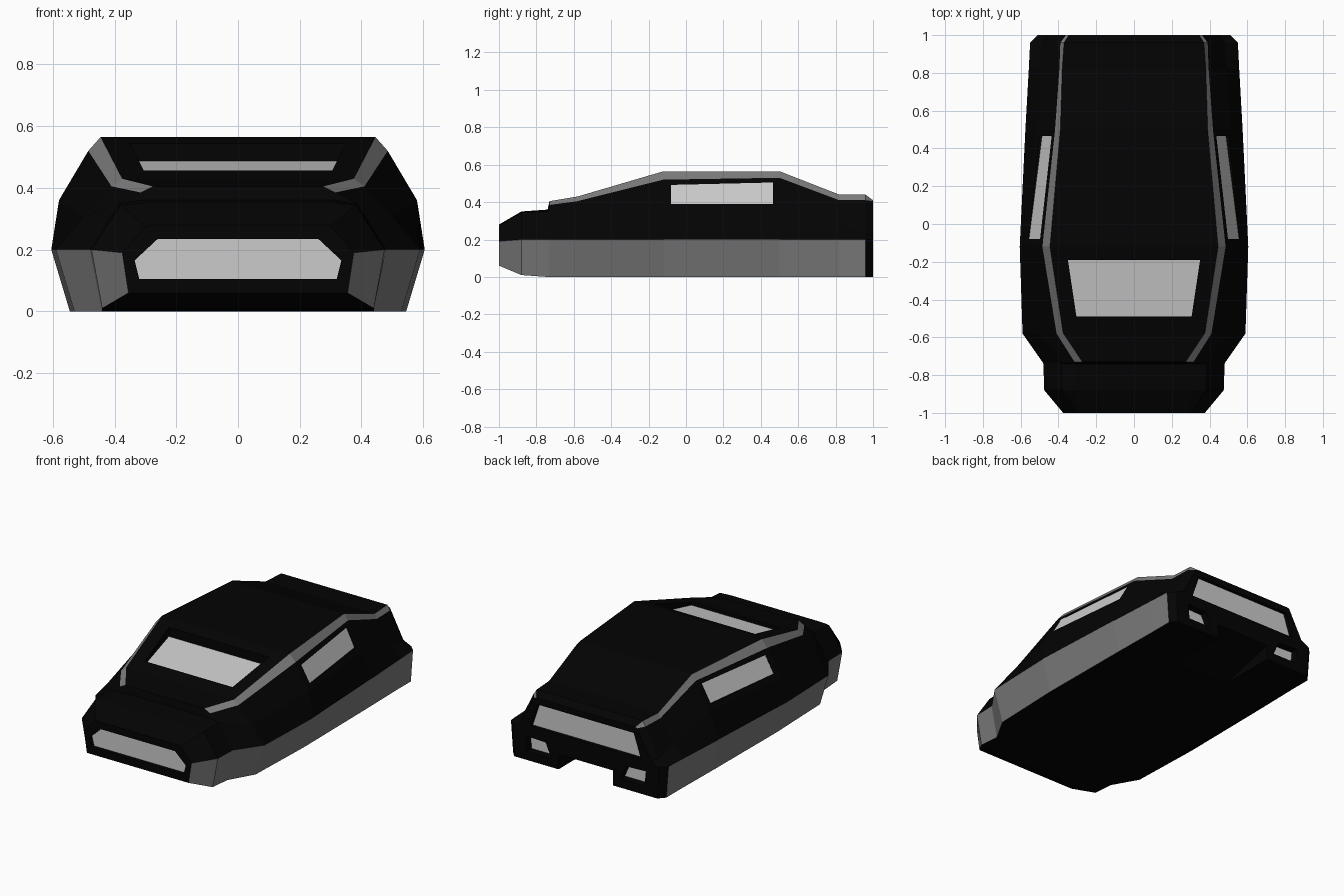
import bpy, bmesh
from mathutils import Vector

if "Cube" in bpy.data.objects:
    bpy.data.objects.remove(bpy.data.objects["Cube"])


def material(name, v):
    m = bpy.data.materials.new(name)
    m.diffuse_color = (v, v, v, 1)
    m.use_nodes = True
    m.node_tree.nodes["Principled BSDF"].inputs["Base Color"].default_value = m.diffuse_color
    return m


black = material("black_paint", 0.001)
trim = material("grey_trim", 0.2)
glass = material("light_panel", 0.6)


def add_object(name, bm, mats):
    bmesh.ops.recalc_face_normals(bm, faces=bm.faces[:])
    me = bpy.data.meshes.new(name)
    bm.to_mesh(me)
    bm.free()
    for m in mats:
        me.materials.append(m)
    ob = bpy.data.objects.new(name, me)
    bpy.context.collection.objects.link(ob)
    return ob


def prism(name, corners, offset, mat):
    bm = bmesh.new()
    a = [bm.verts.new(c) for c in corners]
    b = [bm.verts.new(Vector(c) + Vector(offset)) for c in corners]
    bm.faces.new(a)
    bm.faces.new(b)
    n = len(a)
    for i in range(n):
        j = (i + 1) % n
        bm.faces.new((a[i], a[j], b[j], b[i]))
    return add_object(name, bm, [mat])


# Body half sections: y, then bottom, sill, shoulder, rail outer, rail inner (x, z)
SECTIONS = [
    (-1.0, (.355, .06), (.375, .19), (.30, .275), (.28, .28), (.25, .28)),
    (-.88, (.44, .01), (.475, .2), (.38, .345), (.31, .35), (.27, .35)),
    (-.74, (.44, 0), (.48, .2), (.385, .35), (.315, .36), (.275, .36)),
    (-.73, (.445, 0), (.485, .2), (.385, .35), (.315, .385), (.275, .405)),
    (-.58, (.53, 0), (.59, .2), (.50, .305), (.41, .405), (.375, .43)),
    (-.12, (.545, 0), (.605, .2), (.58, .36), (.485, .52), (.445, .565)),
    (.50, (.54, 0), (.575, .2), (.515, .36), (.418, .53), (.39, .565)),
    (.82, (.535, 0), (.557, .2), (.49, .28), (.395, .41), (.38, .44)),
    (.96, (.535, 0), (.55, .2), (.48, .23), (.39, .41), (.37, .44)),
    (1.0, (.50, 0), (.51, .2), (.455, .225), (.36, .405), (.345, .41)),
]

# Lofted body with grey sills and roof rails
bm = bmesh.new()
rings = []
for y, *pts in SECTIONS:
    loop = pts + [(-x, z) for x, z in reversed(pts)]
    rings.append([bm.verts.new((x, y, z)) for x, z in loop])
for s in range(len(rings) - 1):
    r0, r1 = rings[s], rings[s + 1]
    for i in range(10):
        j = (i + 1) % 10
        f = bm.faces.new((r0[i], r0[j], r1[j], r1[i]))
        sill = i in (0, 8) and s < 8
        rail = i in (3, 5) and s >= 3
        f.material_index = 1 if sill or rail else 0
bm.faces.new(rings[0])
bm.faces.new(rings[-1])
body = add_object("car_body", bm, [black, trim])

cutters = []


def cut(corners, direction):
    c = prism("recess_cutter", corners, direction, black)
    c.hide_render = True
    mod = body.modifiers.new("recess", 'BOOLEAN')
    mod.operation = 'DIFFERENCE'
    mod.solver = 'EXACT'
    mod.object = c
    cutters.append(c)


def recess(name, corners, direction):
    """Sunken panel: cut the body down to the corners and lay a panel there."""
    cut(corners, direction)
    prism(name, corners, Vector(direction) * .015, glass)


def flip(corners):
    return [(-x, y, z) for x, y, z in corners]


# Windscreen, front intake and rear panel
recess("windscreen", [(-.35, -.19, .482), (.35, -.19, .482),
                      (.305, -.49, .432), (-.305, -.49, .432)], (0, 0, .3))
recess("front_intake", [(-.32, -.975, .105), (.32, -.975, .105), (.335, -.975, .165),
                        (.26, -.975, .235), (-.26, -.975, .235), (-.335, -.975, .165)], (0, -.2, 0))
recess("rear_panel", [(-.385, .975, .22), (.385, .975, .22),
                      (.335, .975, .37), (-.335, .975, .37)], (0, .2, 0))

# Side windows and rear lamps, mirrored
window = [(.553, -.08, .39), (.484, .465, .39), (.427, .465, .505), (.494, -.08, .492)]
lamp = [(.24, .95, .055), (.41, .95, .055), (.42, .95, .15), (.28, .95, .145)]
for side, mirror in (("right", False), ("left", True)):
    w, l = (flip(window), flip(lamp)) if mirror else (window, lamp)
    recess(side + "_window", w, (-.2 if mirror else .2, 0, 0))
    recess(side + "_rear_lamp", l, (0, .2, 0))

# Open notch under the tail
cut([(-.19, 1.1, -.05), (-.19, 1.1, .12), (-.19, .55, -.02), (-.19, .55, -.05)], (.38, 0, 0))

# Bake the cuts and drop the cutters
dg = bpy.context.evaluated_depsgraph_get()
baked = bpy.data.meshes.new_from_object(body.evaluated_get(dg))
body.modifiers.clear()
body.data = baked
for c in cutters:
    bpy.data.objects.remove(c)
